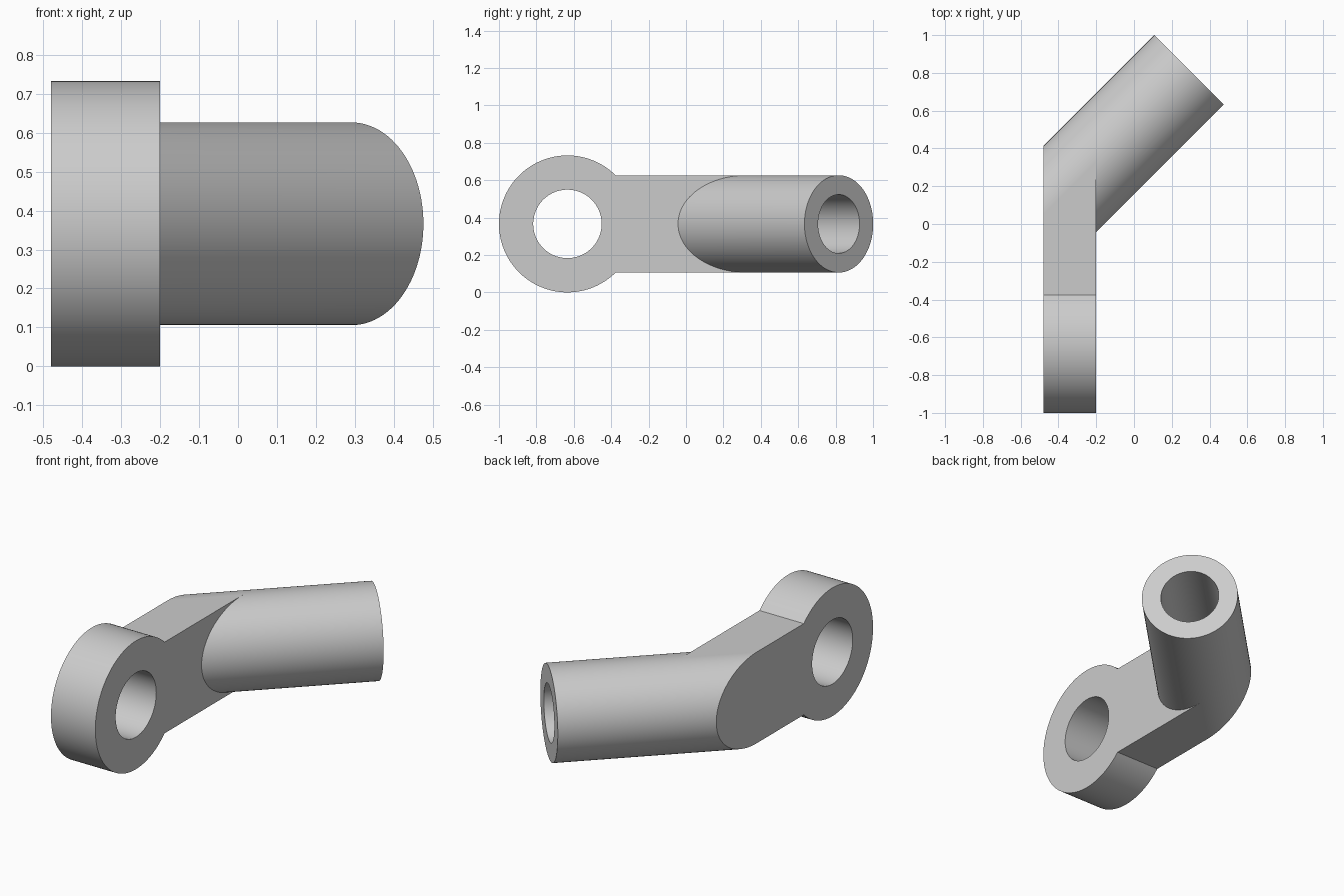
import bpy, bmesh
from math import sin, cos, pi, asin, sqrt
from mathutils import Vector

if "Cube" in bpy.data.objects:
    bpy.data.objects.remove(bpy.data.objects["Cube"], do_unlink=True)

LEFT, RIGHT = -0.48, -0.2           # faces of the flat lever
MID_Z = 0.366
EYE_Y, EYE_R, EYE_HOLE = -0.634, 0.366, 0.183
TUBE_R, BORE_R, BORE_DEPTH = 0.26, 0.157, 0.7
TUBE_END = Vector((0.292, 0.817, MID_Z))
AXIS = Vector((1, 1, 0)).normalized()
SIDE = Vector((-1, 1, 0)).normalized()
UP = Vector((0, 0, 1))
SEG = 96

grey = bpy.data.materials.new("light grey")
grey.use_nodes = True
colour = (0.6, 0.6, 0.6, 1)
grey.diffuse_color = colour
grey.node_tree.nodes["Principled BSDF"].inputs["Base Color"].default_value = colour


def finish(bm, name):
    bmesh.ops.recalc_face_normals(bm, faces=bm.faces[:])
    mesh = bpy.data.meshes.new(name)
    bm.to_mesh(mesh)
    bm.free()
    mesh.materials.append(grey)
    ob = bpy.data.objects.new(name, mesh)
    bpy.context.collection.objects.link(ob)
    bpy.ops.object.select_all(action='DESELECT')
    ob.select_set(True)
    bpy.context.view_layer.objects.active = ob
    bpy.ops.object.shade_smooth_by_angle(angle=pi / 6)


def bridge(bm, a, b):
    for i in range(len(a)):
        j = (i + 1) % len(a)
        bm.faces.new((a[i], a[j], b[j], b[i]))


def fill(bm, *loops):
    edges = []
    for loop in loops:
        for a, b in zip(loop, loop[1:] + loop[:1]):
            edges.append(bm.edges.get((a, b)) or bm.edges.new((a, b)))
    bmesh.ops.triangle_fill(bm, edges=edges, use_beauty=True)


def tube_ring(bm, centre, radius, cut=None):
    """Ring around the tube axis, optionally slid along it onto the plane x = cut."""
    ring = []
    for i in range(SEG):
        t = 2 * pi * i / SEG
        p = centre + radius * (cos(t) * SIDE + sin(t) * UP)
        if cut is not None:
            p += AXIS * ((cut - p.x) / AXIS.x)
        ring.append(bm.verts.new(p))
    return ring


# Slanted tube with a blind bore, mitred against the outer face of the lever
bm = bmesh.new()
rings = [tube_ring(bm, TUBE_END, TUBE_R, LEFT),
         tube_ring(bm, TUBE_END, TUBE_R),
         tube_ring(bm, TUBE_END, BORE_R),
         tube_ring(bm, TUBE_END - AXIS * BORE_DEPTH, BORE_R)]
for a, b in zip(rings, rings[1:]):
    bridge(bm, a, b)
bm.faces.new(rings[-1])
finish(bm, "tube")

# Lever: round eye, straight arm, and a rounded outer end that closes the mitre
bm = bmesh.new()
neck = asin(TUBE_R / EYE_R)
arc = [neck + (2 * pi - 2 * neck) * i / SEG for i in range(SEG + 1)]
half = [-pi / 2 + pi * i / (SEG // 2) for i in range(SEG // 2 + 1)]


def circle(x, radius, angles):
    return [bm.verts.new((x, EYE_Y + radius * cos(a), MID_Z + radius * sin(a)))
            for a in angles]


def mitre(x, angles):
    y = TUBE_END.y - TUBE_END.x + x
    return [bm.verts.new((x, y + sqrt(2) * TUBE_R * cos(a), MID_Z + TUBE_R * sin(a)))
            for a in angles]


full = [2 * pi * i / SEG for i in range(SEG)]
outer_arc, inner_arc = circle(LEFT, EYE_R, arc), circle(RIGHT, EYE_R, arc)
outer_end, inner_end = mitre(LEFT, half), mitre(RIGHT, (half[0], half[-1]))
outer_hole, inner_hole = circle(LEFT, EYE_HOLE, full), circle(RIGHT, EYE_HOLE, full)
bridge(bm, [outer_end[-1]] + outer_arc + [outer_end[0]],
       [inner_end[-1]] + inner_arc + [inner_end[0]])
bridge(bm, outer_hole, inner_hole)
fill(bm, outer_arc + outer_end, outer_hole)
fill(bm, inner_arc + inner_end, inner_hole)
finish(bm, "lever")
